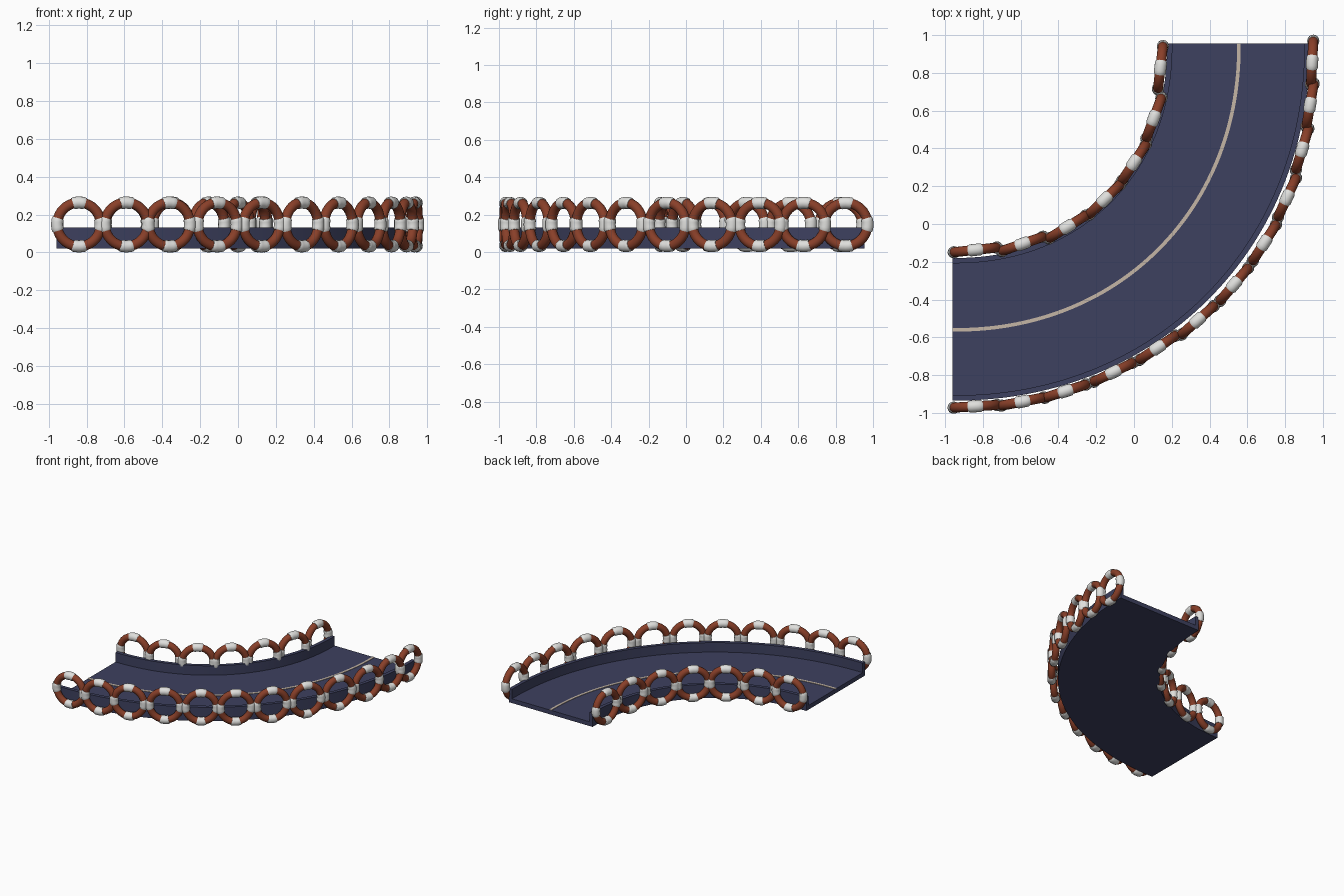
import bpy, bmesh, math
from mathutils import Matrix, Vector

if "Cube" in bpy.data.objects:
    bpy.data.objects.remove(bpy.data.objects["Cube"])

CX, CY = -0.96, 0.955          # centre of the bend


def material(name, rgb):
    m = bpy.data.materials.new(name)
    m.diffuse_color = (*rgb, 1)
    m.use_nodes = True
    m.node_tree.nodes["Principled BSDF"].inputs["Base Color"].default_value = m.diffuse_color
    return m


NAVY = material("navy_road", (0.047, 0.052, 0.115))
BEIGE = material("beige_line", (0.56, 0.47, 0.38))
RUST = material("rust_red", (0.25, 0.05, 0.022))
WHITE = material("off_white", (0.74, 0.74, 0.72))


def make_object(name, bm, mats, angle=35):
    bmesh.ops.recalc_face_normals(bm, faces=bm.faces)
    me = bpy.data.meshes.new(name)
    bm.to_mesh(me)
    bm.free()
    ob = bpy.data.objects.new(name, me)
    bpy.context.collection.objects.link(ob)
    for m in mats:
        me.materials.append(m)
    bpy.context.view_layer.objects.active = ob
    ob.select_set(True)
    bpy.ops.object.shade_smooth_by_angle(angle=math.radians(angle))
    ob.select_set(False)
    return ob


def loft(bm, loops, mat=0):
    """Skin closed loops of points and cap both ends."""
    rows = [[bm.verts.new(p) for p in lp] for lp in loops]
    n = len(rows[0])
    for a, b in zip(rows, rows[1:]):
        for i in range(n):
            j = (i + 1) % n
            bm.faces.new((a[i], a[j], b[j], b[i])).material_index = mat
    bm.faces.new(rows[0]).material_index = mat
    bm.faces.new(rows[-1]).material_index = mat


def bend(name, profile, mat, steps=64):
    """Sweep an (r, z) profile round the quarter bend."""
    loops = []
    for k in range(steps + 1):
        a = math.pi / 2 * k / steps
        d = 0.025 * abs(math.sin(2 * a)) ** 1.5
        loops.append([Vector((CX + (r + d) * math.sin(a),
                              CY - (r + d) * math.cos(a), z)) for r, z in profile])
    bm = bmesh.new()
    loft(bm, loops)
    return make_object(name, bm, [mat])


# Road channel with a low wall along each edge
R0, R1, WALL = 1.135, 1.89, 0.028
BOTTOM, DECK, TOP = 0.02, 0.055, 0.132
bend("road", [(R0, BOTTOM), (R1, BOTTOM), (R1, TOP), (R1 - WALL, TOP),
              (R1 - WALL, DECK), (R0 + WALL, DECK), (R0 + WALL, TOP), (R0, TOP)], NAVY)

# Thin centre line
bend("centre_line", [(1.506, DECK - 0.002), (1.525, DECK - 0.002),
                     (1.525, DECK + 0.003), (1.506, DECK + 0.003)], BEIGE)

# Barrier rings: a red hoop wrapped by four white bands
MAJOR, TUBE, BAND, MID_Z = 0.1155, 0.0265, 0.032, 0.1475


def circle(t, radius, n=16):
    """Tube cross-section at angle t of an upright ring."""
    pts = []
    for i in range(n):
        p = 2 * math.pi * i / n
        rr = MAJOR + radius * math.cos(p)
        pts.append(Vector((rr * math.cos(t), radius * math.sin(p), rr * math.sin(t))))
    return pts


def ring(name, x, y):
    bm = bmesh.new()
    n = 40
    rows = [[bm.verts.new(p) for p in circle(2 * math.pi * k / n, TUBE)] for k in range(n)]
    for k in range(n):
        a, b = rows[k], rows[(k + 1) % n]
        for i in range(16):
            j = (i + 1) % 16
            bm.faces.new((a[i], a[j], b[j], b[i]))
    half = 0.29
    shape = [(-half, TUBE - 0.001), (-half, BAND - 0.003), (-half + 0.05, BAND), (-0.12, BAND),
             (0, BAND), (0.12, BAND), (half - 0.05, BAND), (half, BAND - 0.003),
             (half, TUBE - 0.001)]
    for q in range(4):
        loft(bm, [circle(q * math.pi / 2 + t, r) for t, r in shape], 1)
    turn = math.atan2(x - CX, CY - y)
    bm.transform(Matrix.Translation((x, y, MID_Z)) @ Matrix.Rotation(turn, 4, 'Z'))
    make_object(name, bm, [RUST, WHITE], 40)


OUTER = [(-0.84, -0.965), (-0.59, -0.94), (-0.363, -0.885), (-0.11, -0.785),
         (0.125, -0.655), (0.337, -0.51), (0.53, -0.32), (0.69, -0.10),
         (0.81, 0.14), (0.89, 0.395), (0.932, 0.63), (0.943, 0.855)]
INNER = [(-0.84, -0.137), (-0.59, -0.105), (-0.352, -0.015), (-0.155, 0.13),
         (0.0, 0.325), (0.105, 0.56), (0.14, 0.828)]
for side, spots in (("outer", OUTER), ("inner", INNER)):
    for i, (x, y) in enumerate(spots):
        ring(f"{side}_barrier_ring_{i + 1}", x, y)
